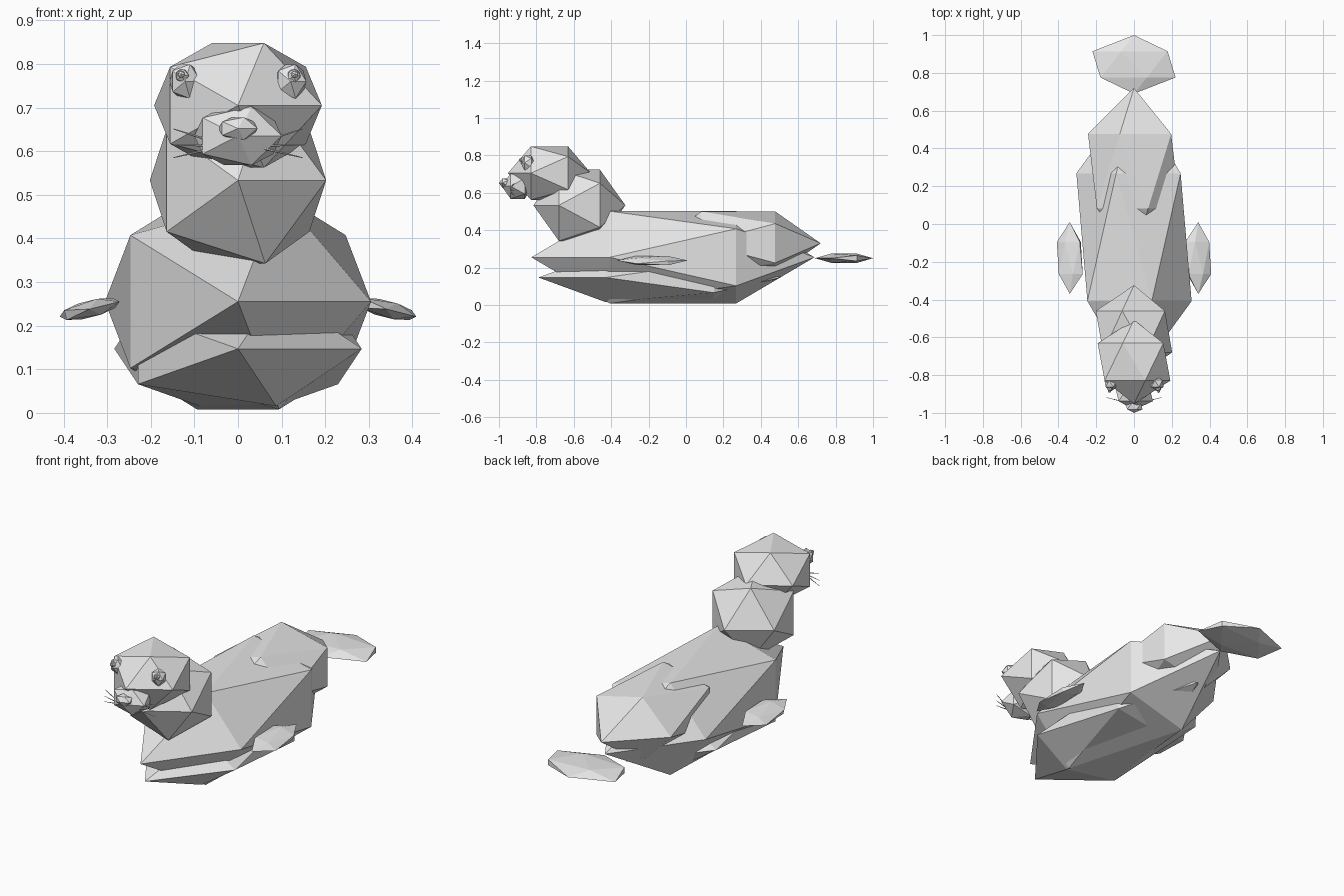
import bpy, bmesh, math
from mathutils import Matrix, Vector

if "Cube" in bpy.data.objects:
    bpy.data.objects.remove(bpy.data.objects["Cube"])

# One plain grey for the whole animal
grey = bpy.data.materials.new("light_grey")
grey.diffuse_color = (0.8, 0.8, 0.8, 1)
grey.use_nodes = True
grey.node_tree.nodes["Principled BSDF"].inputs["Base Color"].default_value = grey.diffuse_color


def finish(name, bm):
    mesh = bpy.data.meshes.new(name)
    bm.to_mesh(mesh)
    bm.free()
    mesh.materials.append(grey)
    obj = bpy.data.objects.new(name, mesh)
    bpy.context.collection.objects.link(obj)
    return obj


def blob(name, centre, radii, tilt=0.0):
    """Faceted 20-sided ball with its poles along y, stretched and rolled about y."""
    bm = bmesh.new()
    bmesh.ops.create_icosphere(bm, subdivisions=1, radius=1)
    bm.transform(Matrix.Translation(centre)
                 @ Matrix.Rotation(tilt, 4, 'Y')
                 @ Matrix.Diagonal((*radii, 1))
                 @ Matrix.Rotation(math.radians(90), 4, 'X'))
    return finish(name, bm)


def whisker(name, start, end):
    """Thin cone from the muzzle outwards."""
    a, b = Vector(start), Vector(end)
    bm = bmesh.new()
    bmesh.ops.create_cone(bm, cap_ends=True, segments=6, radius1=0.003,
                          radius2=0.001, depth=(b - a).length)
    rot = (b - a).to_track_quat('Z', 'Y').to_matrix().to_4x4()
    bm.transform(Matrix.Translation((a + b) / 2) @ rot)
    return finish(name, bm)


# Trunk
blob("body", (0, -0.07, 0.255), (0.341, 0.757, 0.29))
blob("belly", (0, -0.14, 0.147), (0.317, 0.649, 0.1545))
blob("hindquarters", (0, 0.28, 0.33), (0.272, 0.44, 0.2))
blob("tail_flipper", (0, 0.845, 0.25), (0.246, 0.155, 0.029))

# Neck and head
blob("neck", (0, -0.57, 0.533), (0.226, 0.246, 0.224))
blob("head", (0, -0.73, 0.705), (0.215, 0.222, 0.168))
blob("muzzle", (0, -0.90, 0.635), (0.112, 0.085, 0.079))
blob("nose", (0, -0.966, 0.652), (0.05, 0.034, 0.03))

# Mirrored parts
for side, s in (("left", -1), ("right", 1)):
    blob(f"{side}_front_flipper", (0.34 * s, -0.18, 0.238),
         (0.079, 0.19, 0.022), math.radians(14) * s)
    blob(f"{side}_eye", (0.121 * s, -0.845, 0.76), (0.04, 0.04, 0.046))
    blob(f"{side}_iris", (0.128 * s, -0.872, 0.773), (0.017, 0.016, 0.017))
    blob(f"{side}_pupil", (0.13 * s, -0.886, 0.776), (0.009, 0.008, 0.009))
    for i, (z0, z1) in enumerate(((0.623, 0.651), (0.613, 0.614), (0.606, 0.585))):
        whisker(f"{side}_whisker_{i + 1}", (0.06 * s, -0.94, z0),
                (0.148 * s, -0.918, z1))
